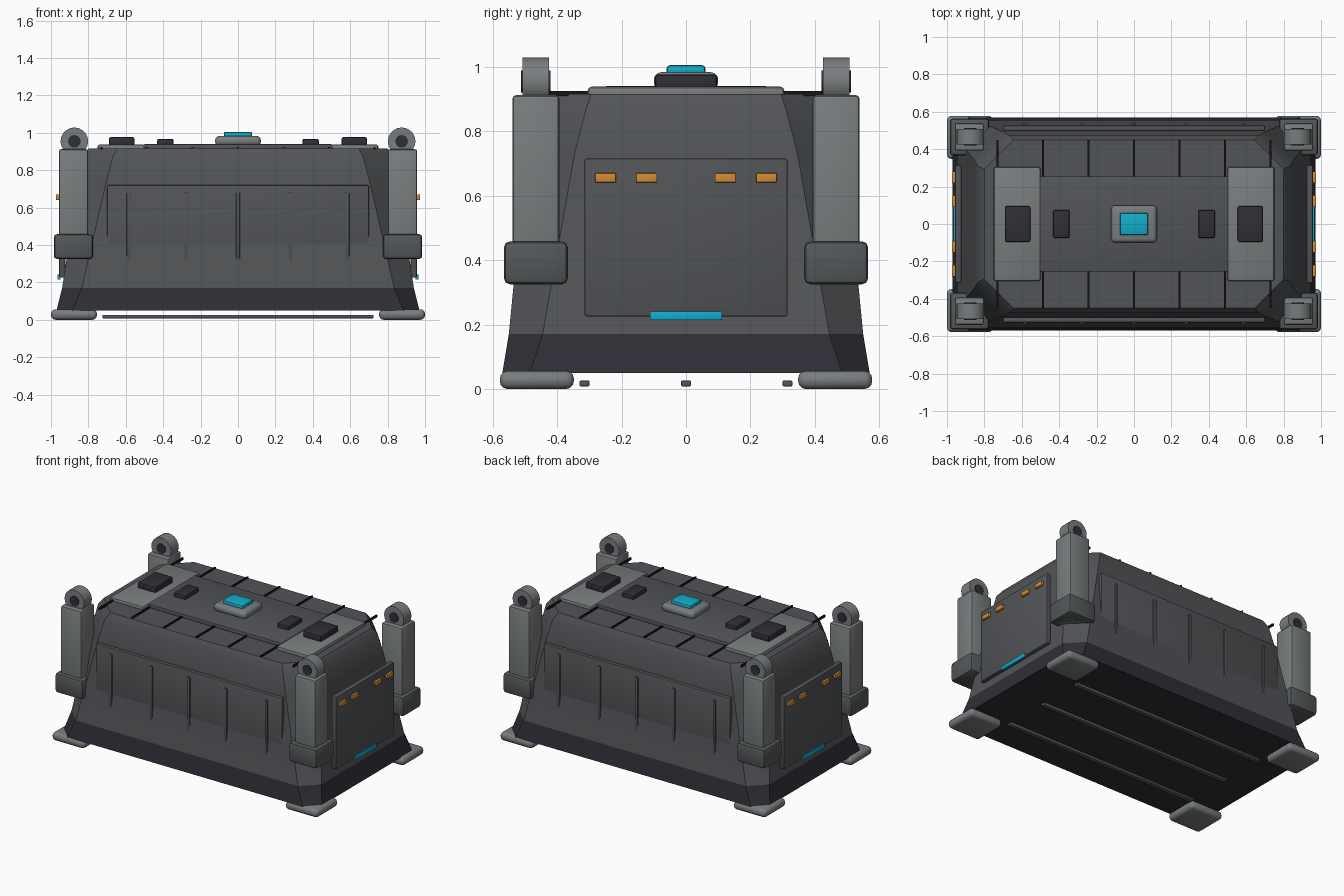
import bpy, bmesh, math
from mathutils import Matrix

if "Cube" in bpy.data.objects:
    bpy.data.objects.remove(bpy.data.objects["Cube"])


def mat(name, r, g, b):
    m = bpy.data.materials.new(name)
    m.diffuse_color = (r, g, b, 1)
    m.use_nodes = True
    m.node_tree.nodes["Principled BSDF"].inputs["Base Color"].default_value = m.diffuse_color
    return m


HULL = mat("hull grey", .083, .088, .095)
LIGHT = mat("light steel", .19, .205, .21)
COLLAR = mat("collar grey", .088, .096, .1)
DARK = mat("dark navy", .029, .028, .038)
BLACK = mat("seam black", .008, .008, .009)
TEAL = mat("teal glow", .006, .42, .62)
AMBER = mat("amber marker", .66, .26, .035)


def finish(name, bm, *mats):
    bmesh.ops.recalc_face_normals(bm, faces=bm.faces)
    me = bpy.data.meshes.new(name)
    bm.to_mesh(me)
    bm.free()
    for m in mats:
        me.materials.append(m)
    ob = bpy.data.objects.new(name, me)
    bpy.context.collection.objects.link(ob)
    return ob


def box(name, x, y, z, m, bevel=0, seg=2):
    """Box from (min, max) ranges with rounded edges."""
    bm = bmesh.new()
    bmesh.ops.create_cube(bm, size=1)
    for v in bm.verts:
        for i, (a, b) in enumerate((x, y, z)):
            v.co[i] = a if v.co[i] < 0 else b
    if bevel:
        bmesh.ops.bevel(bm, geom=bm.edges[:], offset=bevel, segments=seg,
                        profile=.5, affect='EDGES')
    return finish(name, bm, m)


def sym(center, half):
    return (center - half, center + half)


def cyl(name, x, y, z, r, depth, m, sides=20):
    """Cylinder lying along y."""
    bm = bmesh.new()
    bmesh.ops.create_cone(bm, cap_ends=True, segments=sides, radius1=r,
                          radius2=r, depth=depth)
    bm.transform(Matrix.Translation((x, y, z)) @ Matrix.Rotation(math.pi / 2, 4, 'X'))
    return finish(name, bm, m)


# Hull: stacked chamfered rectangles (half x, half y, corner cut, z)
rings = [(.97, .57, .085, .05), (.94, .55, .105, .17), (.855, .495, .15, .735),
         (.835, .475, .165, .87), (.80, .45, .155, .915)]
bm = bmesh.new()
loops = []
for hx, hy, c, z in rings:
    pts = [(hx, hy - c), (hx - c, hy), (c - hx, hy), (-hx, hy - c),
           (-hx, c - hy), (c - hx, -hy), (hx - c, -hy), (hx, c - hy)]
    loops.append([bm.verts.new((px, py, z)) for px, py in pts])
for lo, hi in zip(loops, loops[1:]):
    for i in range(8):
        j = (i + 1) % 8
        bm.faces.new((lo[i], lo[j], hi[j], hi[i]))
bm.faces.new(loops[0])
bm.faces.new(loops[-1])
for f in bm.faces:
    f.material_index = 1 if f.calc_center_median().z < .15 else 0
finish("hull", bm, HULL, DARK)

# Roof seams, deck plates and hatches
for i in range(-3, 4):
    box("roof_seam", sym(i * .243, .005), (-.45, .45), (.91, .925), BLACK)
box("roof_center_plate", (-.505, .505), (-.255, .255), (.905, .94), HULL, .008)
for s in (-1, 1):
    box("roof_end_plate", sym(s * .625, .125), (-.305, .305), (.9, .938), LIGHT, .012)
    box("roof_large_pad", sym(s * .622, .068), (-.096, .096), (.93, .976), DARK, .009)
    box("roof_small_pad", sym(s * .388, .044), (-.076, .076), (.93, .967), DARK, .009)
box("beacon_base", (-.122, .122), (-.1, .1), (.93, .983), LIGHT, .022, 3)
box("beacon", (-.076, .076), (-.06, .06), (.975, 1.005), TEAL, .01)

# Long side panels with vertical ribs
for s in (-1, 1):
    box("side_panel", (-.7, .7), sym(s * .513, .014), (.24, .72), HULL, .006)
    for x in (-.585, -.28, 0, .28, .585):
        box("side_rib", sym(x, .01), sym(s * .527, .009), (.24, .68), HULL, .003)

# End doors with amber markers and a teal strip
for s in (-1, 1):
    box("end_door", sym(s * .94, .017), (-.315, .315), (.225, .715), HULL, .006)
    for y in (-.25, -.122, .122, .25):
        box("end_marker", sym(s * .965, .008), sym(y, .032), (.641, .67), AMBER, .002)
    box("end_light_strip", sym(s * .957, .008), (-.112, .112), (.214, .241), TEAL, .002)

# Corner posts, collars, lifting lugs and feet
for sx in (-1, 1):
    for sy in (-1, 1):
        x, y = sx * .88, sy * .466
        box("corner_post", sym(x, .078), sym(y, .073), (.325, .912), LIGHT, .012)
        box("post_collar", sym(x, .105), sym(y, .099), (.325, .458), COLLAR, .018)
        box("lug_neck", sym(sx * .875, .055), sym(y, .041), (.9, .95), LIGHT, .006)
        cyl("lifting_lug", sx * .875, y, .954, .074, .082, LIGHT)
        cyl("lug_pin", sx * .875, y, .954, .034, .092, DARK, 16)
        box("foot", sym(sx * .877, .123), sym(sy * .463, .115), (0, .056), LIGHT, .024, 3)

# Skid rails under the floor
for y in (-.315, 0, .315):
    box("skid_rail", (-.725, .725), sym(y, .015), (.008, .026), COLLAR, .003)

# Smooth the rounded edges
for ob in bpy.context.scene.objects:
    ob.select_set(True)
    bpy.context.view_layer.objects.active = ob
bpy.ops.object.shade_smooth_by_angle(angle=math.radians(32))
